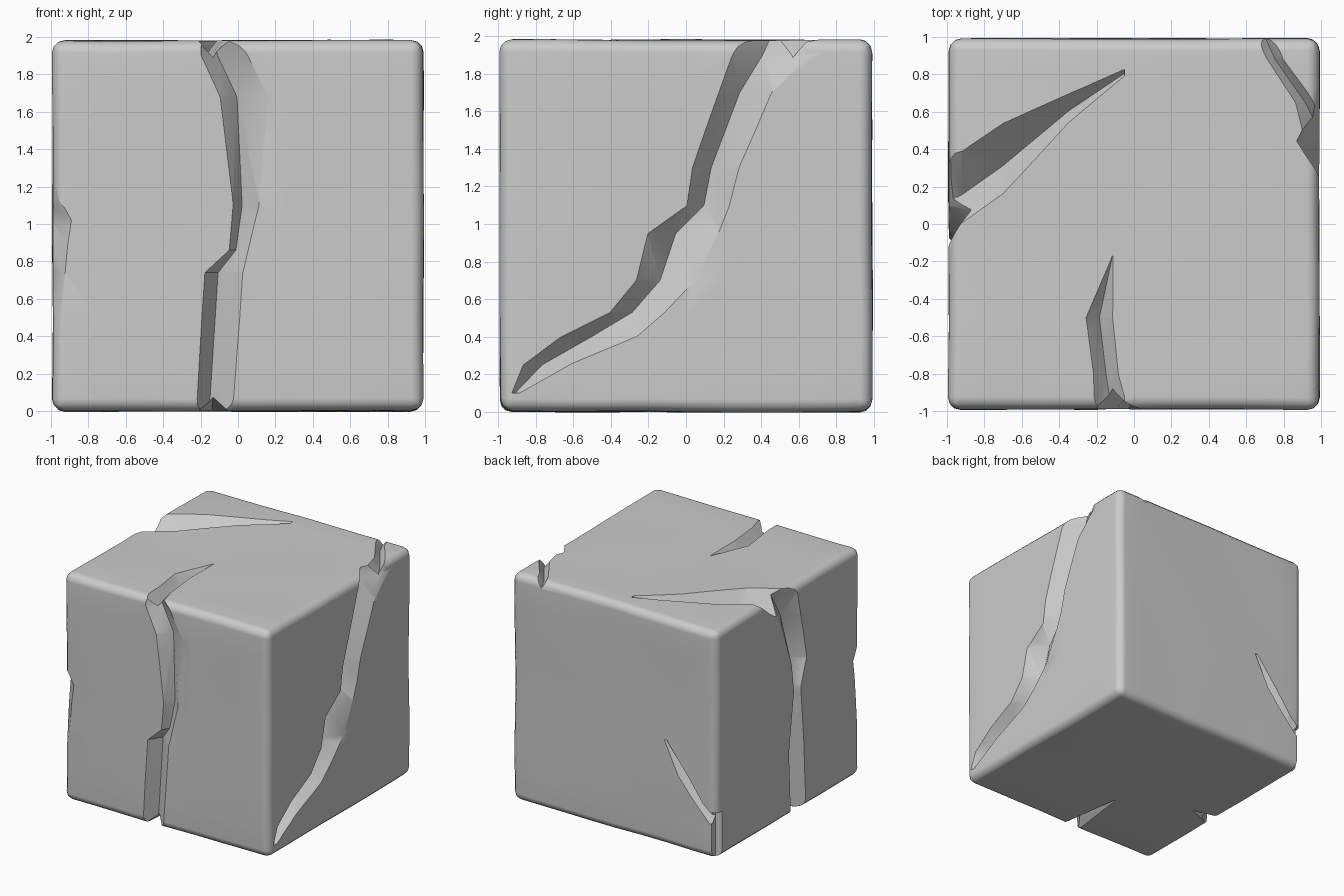
import bpy, bmesh
from mathutils import Vector, noise

if "Cube" in bpy.data.objects:
    bpy.data.objects.remove(bpy.data.objects["Cube"])

H = 0.99  # half size of the block

# Each face of the block: (u, v, depth below surface) -> xyz
FACES = {
    'front': lambda u, v, d: (u, d - H, v),
    'back': lambda u, v, d: (u, H - d, v),
    'right': lambda u, v, d: (H - d, u, v),
    'left': lambda u, v, d: (d - H, u, v),
    'top': lambda u, v, d: (u, v, 2 * H - d),
    'bottom': lambda u, v, d: (u, v, d),
}


def cut(name, sections):
    """Loft equal-sized cross-sections into a solid and subtract it from the block."""
    bm = bmesh.new()
    rings = [[bm.verts.new(p) for p in s] for s in sections]
    n = len(rings[0])
    for a, b in zip(rings, rings[1:]):
        for i in range(n):
            j = (i + 1) % n
            bm.faces.new((a[i], a[j], b[j], b[i]))
    bm.faces.new(rings[0])
    bm.faces.new(rings[-1])
    bmesh.ops.triangulate(bm, faces=bm.faces[:])
    bmesh.ops.recalc_face_normals(bm, faces=bm.faces[:])
    me = bpy.data.meshes.new(name)
    bm.to_mesh(me)
    bm.free()
    ob = bpy.data.objects.new(name, me)
    bpy.context.collection.objects.link(ob)
    ob.hide_render = True
    mod = block.modifiers.new(name, 'BOOLEAN')
    mod.operation = 'DIFFERENCE'
    mod.solver = 'EXACT'
    mod.object = ob
    bpy.ops.object.modifier_apply(modifier=name)
    bpy.data.objects.remove(ob)


def crack(name, face, stations, depth, valley=0.5, along_u=False):
    """V-shaped groove; station = position along it, then its two sides."""
    f = FACES[face]
    sections = []
    for pos, lo, hi in stations:
        mid = lo + (hi - lo) * valley
        d = min(depth, (hi - lo) * 0.6)
        section = [(lo, -0.2), (lo, -0.005), (mid, d), (hi, -0.005), (hi, -0.2)]
        sections.append([f(pos, w, e) if along_u else f(w, pos, e) for w, e in section])
    cut(name, sections)


# Stone block: gridded cube, rounded edges, slight unevenness
bm = bmesh.new()
bmesh.ops.create_cube(bm, size=2 * H)
bmesh.ops.subdivide_edges(bm, edges=bm.edges[:], cuts=7, use_grid_fill=True)
bmesh.ops.translate(bm, verts=bm.verts[:], vec=(0, 0, H))
sharp = [e for e in bm.edges if e.calc_face_angle(0) > 1]
bmesh.ops.bevel(bm, geom=sharp, offset=0.065, segments=3, profile=0.5, affect='EDGES')
for v in bm.verts:
    v.co += noise.noise_vector(v.co * 1.7) * 0.008
me = bpy.data.meshes.new('stone_block')
bm.to_mesh(me)
bm.free()
block = bpy.data.objects.new('stone_block', me)
bpy.context.collection.objects.link(block)
bpy.context.view_layer.objects.active = block
block.select_set(True)

# Front crack, running on over the top and under the bottom
crack('front_crack', 'front', [
    (2.1, -.22, -.05), (1.9, -.2, .06), (1.68, -.1, .17), (1.1, -.03, .12),
    (.86, -.05, .06), (.74, -.18, .03), (-.1, -.23, -.03)], 0.11, 0.35)
crack('front_crack_top', 'top', [
    (-1.1, -.21, 0), (-.8, -.22, -.08), (-.5, -.26, -.11), (-.17, -.12, -.11)], 0.1)
crack('front_crack_bottom', 'bottom', [(-1.1, -.23, -.03), (-.42, -.15, -.13)], 0.1)

# Right side diagonal crack, breaking through the top corner
crack('right_crack', 'right', [
    (2.1, .3, .8), (1.9, .24, .66), (1.7, .17, .46), (1.3, .03, .29), (1.1, 0, .24),
    (.95, -.21, .18), (.7, -.27, .06), (.53, -.41, -.1), (.4, -.67, -.25),
    (.25, -.87, -.61), (.1, -.93, -.88)], 0.12, 0.4)
crack('right_crack_top', 'top', [
    (.3, 1.02, 1.1), (.48, .9, 1.1), (.65, .86, .97), (.88, .71, .8), (1.1, .6, .71)], 0.16)

# Left side crack, running on over the top and under the bottom
crack('left_crack', 'left', [
    (2.1, -.06, .45), (1.93, -.12, .36), (1.7, -.17, .1), (1.3, -.26, -.04),
    (1.07, -.18, -.07), (.55, -.22, 0), (-.1, -.25, -.03)], 0.12, 0.4)
crack('left_crack_top', 'top', [
    (-1.1, -.14, .39), (-.92, 0, .39), (-.7, .16, .54), (-.35, .54, .7),
    (-.05, .79, .83)], 0.19, 0.4, along_u=True)
crack('left_crack_bottom', 'bottom', [(-1.1, -.25, -.03), (-.75, -.14, -.12)],
      0.09, along_u=True)

# Back crack, running down into the corner
crack('back_crack', 'back', [
    (.92, -.51, -.48), (.64, -.73, -.62), (.46, -.86, -.77), (.3, -1.05, -.92)], 0.08)
cut('corner_groove', [
    [(-.94, 1, z), (-.93, .92, z), (-1, .91, z), (-1.1, 1.1, z)] for z in (.4, -.1)])

# Chip along the front left edge
cut('edge_chip', [
    [(s, -1, z), (-1, s, z), (-1.15, s, z), (-1.15, -1.15, z), (s, -1.15, z)]
    for z, s in ((1.18, -.97), (1.02, -.88), (.88, -.9), (.2, -.96))])

bpy.ops.object.shade_smooth_by_angle(angle=0.6)
even = block.modifiers.new('even_shading', 'WEIGHTED_NORMAL')
even.keep_sharp = True
